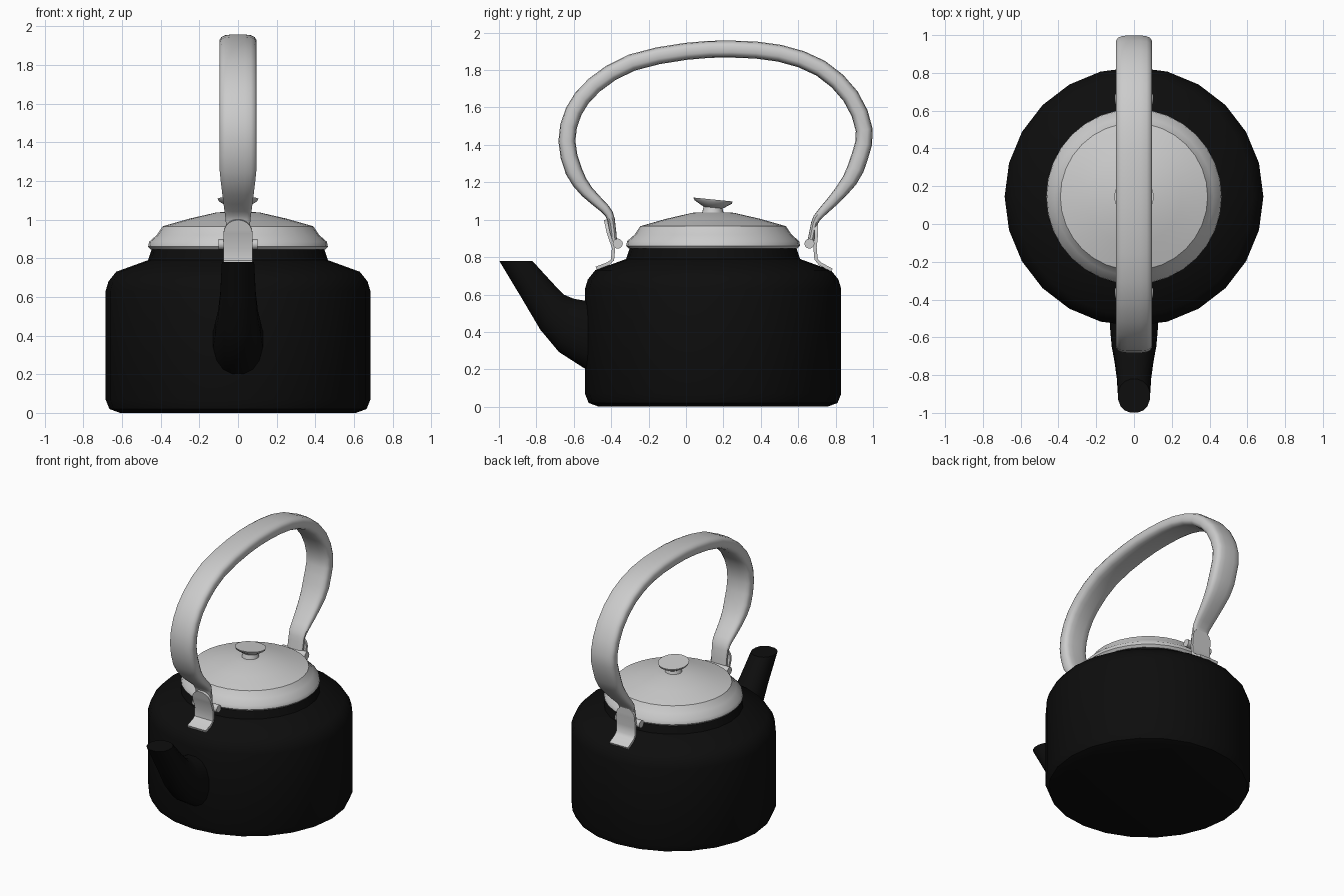
import bpy, bmesh, math
from mathutils import Vector

cube = bpy.data.objects.get("Cube")
if cube:
    bpy.data.objects.remove(cube)


def material(name, value):
    m = bpy.data.materials.new(name)
    m.use_nodes = True
    colour = (value, value, value, 1)
    m.diffuse_color = colour
    m.node_tree.nodes["Principled BSDF"].inputs["Base Color"].default_value = colour
    return m


BLACK = material("black enamel", 0.004)
STEEL = material("pale steel", 0.6)
AXIS_Y = 0.145  # centre of the pot


def skin(name, rings, mat, angle=40):
    """Join equal rings of points into a capped tube."""
    bm = bmesh.new()
    loops = [[bm.verts.new(p) for p in ring] for ring in rings]
    n = len(loops[0])
    for a, b in zip(loops, loops[1:]):
        for i in range(n):
            j = (i + 1) % n
            bm.faces.new((a[i], a[j], b[j], b[i]))
    bm.faces.new(loops[0])
    bm.faces.new(loops[-1])
    bmesh.ops.recalc_face_normals(bm, faces=bm.faces)
    mesh = bpy.data.meshes.new(name)
    bm.to_mesh(mesh)
    bm.free()
    mesh.materials.append(mat)
    obj = bpy.data.objects.new(name, mesh)
    bpy.context.collection.objects.link(obj)
    bpy.ops.object.select_all(action="DESELECT")
    obj.select_set(True)
    bpy.context.view_layer.objects.active = obj
    bpy.ops.object.shade_smooth_by_angle(angle=math.radians(angle))
    return obj


def lathe(name, profile, mat, sides=24, tilt=0):
    """Turn an (r, z) profile about the pot's axis; tilt slopes it in y."""
    turns = [math.tau * i / sides for i in range(sides)]
    rings = [[(r * math.cos(a), AXIS_Y + r * math.sin(a), z - tilt * r * math.sin(a))
              for a in turns] for r, z in profile]
    return skin(name, rings, mat)


def oval(centre, across, width, power=1.0, sides=16):
    """Rounded section spanned by x and the vector across."""
    ring = []
    for i in range(sides):
        a = math.tau * (i + 0.5) / sides
        c, s = (math.copysign(abs(f) ** power, f) for f in (math.cos(a), math.sin(a)))
        ring.append(centre + Vector((width * c, 0, 0)) + across * s)
    return ring


def normals(path):
    out = []
    for i in range(len(path)):
        t = path[min(i + 1, len(path) - 1)] - path[max(i - 1, 0)]
        out.append(Vector((0, -t.z, t.y)).normalized())
    return out


def smooth_path(points, steps=2):
    """Catmull-Rom refinement of a list of vectors."""
    ends = [points[0]] + points + [points[-1]]
    out = []
    for a, b, c, d in zip(ends, ends[1:], ends[2:], ends[3:]):
        for k in range(steps):
            t = k / steps
            out.append(0.5 * (2 * b + (c - a) * t + (2 * a - 5 * b + 4 * c - d) * t * t
                              + (3 * b - a - 3 * c + d) * t ** 3))
    return out + [points[-1]]


# Pot body
lathe("pot_body", [(0.61, 0), (0.665, 0.02), (0.685, 0.07), (0.685, 0.63), (0.67, 0.68),
                   (0.63, 0.73), (0.465, 0.79), (0.445, 0.85)], BLACK)

# Lid and tilted knob
lathe("lid", [(0.45, 0.845), (0.465, 0.86), (0.46, 0.885), (0.42, 0.92), (0.39, 0.965),
              (0.25, 1.005), (0.11, 1.037), (0.04, 1.04)], STEEL, sides=32)
lathe("knob", [(0.06, 1.03), (0.05, 1.065), (0.06, 1.07), (0.1, 1.095), (0.105, 1.108),
               (0.08, 1.108)], STEEL, sides=20, tilt=0.1)

# Spout: lower edge, upper edge and half width of each section
spout = [(-0.40, 0.15, -0.40, 0.56, 0.135), (-0.54, 0.20, -0.54, 0.57, 0.13),
         (-0.68, 0.29, -0.60, 0.58, 0.12), (-0.78, 0.41, -0.65, 0.60, 0.105),
         (-0.88, 0.58, -0.71, 0.66, 0.093), (-1.0, 0.78, -0.82, 0.78, 0.085)]
rings = []
for y1, z1, y2, z2, w in spout:
    low, high = Vector((0, y1, z1)), Vector((0, y2, z2))
    rings.append(oval((low + high) / 2, (high - low) / 2, w, 0.9))
skin("spout", rings, BLACK)

# Bail handle, narrowing at both ends
bail = [(-0.385, 0.87), (-0.40, 1.0), (-0.435, 1.06), (-0.53, 1.15), (-0.60, 1.26),
        (-0.637, 1.42), (-0.60, 1.58), (-0.49, 1.72), (-0.29, 1.84), (0, 1.9), (0.25, 1.912),
        (0.5, 1.89), (0.72, 1.81), (0.88, 1.66), (0.953, 1.48), (0.93, 1.34), (0.875, 1.21),
        (0.775, 1.09), (0.70, 1.01), (0.68, 0.95), (0.665, 0.87)]
path = smooth_path([Vector((0, y, z)) for y, z in bail])
rings = []
for p, n in zip(path, normals(path)):
    f = min(1, max(0, (p.z - 0.98) / 0.27))
    rings.append(oval(p, n * (0.018 + 0.028 * f), 0.062 + 0.034 * f, 0.6))
skin("bail_handle", rings, STEEL)


def bracket(name, points, pin_y):
    """Bent strap with a rounded top, plus a hinge pin."""
    pts = [Vector((0, y, z)) for y, z in points]
    top, below = pts[-1], pts[-2]
    widths = [0.075] * len(pts)
    base = pts[:-1]
    for k in range(1, 6):  # rounded top
        a = math.pi / 2 * k / 5.3
        base.append(below.lerp(top, math.sin(a)))
        widths.insert(len(base) - 1, 0.075 * math.cos(a))
    strip = []
    for p, n, w in zip(base, normals(base), widths):
        n = n * 0.009
        strip.append([p + n + Vector((w, 0, 0)), p + n - Vector((w, 0, 0)),
                      p - n - Vector((w, 0, 0)), p - n + Vector((w, 0, 0))])
    skin(name + "_strap", strip, STEEL)
    pin = [[(x, pin_y + 0.027 * math.cos(a), 0.872 + 0.027 * math.sin(a))
            for a in (math.tau * i / 12 for i in range(12))] for x in (-0.1, 0.1)]
    skin(name + "_pin", pin, STEEL)


bracket("front_bracket", [(-0.48, 0.74), (-0.415, 0.765), (-0.393, 0.785), (-0.387, 0.85),
                          (-0.415, 0.93), (-0.43, 1.0)], -0.365)
bracket("rear_bracket", [(0.78, 0.73), (0.715, 0.765), (0.695, 0.79), (0.69, 0.85),
                         (0.697, 0.92), (0.697, 0.99)], 0.66)
